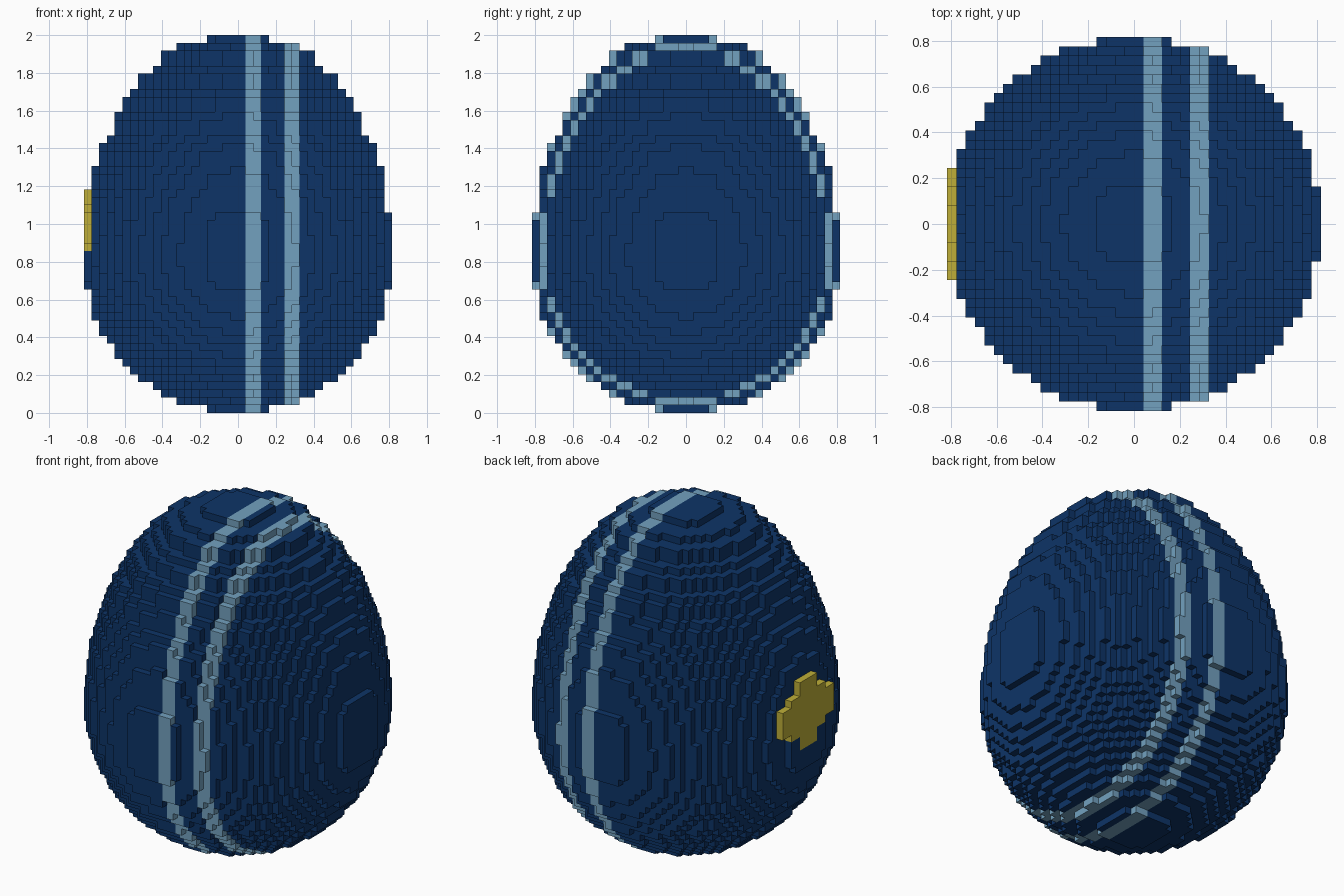
import bpy
import bmesh

cube = bpy.data.objects.get("Cube")
if cube:
    bpy.data.objects.remove(cube, do_unlink=True)

R = 20               # radius in blocks
TOP = 29             # stretched upper half, in blocks
V = 2 / (R + TOP)    # block size


def make_material(name, rgb):
    m = bpy.data.materials.new(name)
    m.use_nodes = True
    col = (*rgb, 1.0)
    m.diffuse_color = col
    bsdf = m.node_tree.nodes["Principled BSDF"]
    bsdf.inputs["Base Color"].default_value = col
    bsdf.inputs["Roughness"].default_value = 0.8
    return m


navy = make_material("navy blue", (0.004, 0.034, 0.135))
sky = make_material("pale blue", (0.17, 0.355, 0.52))
yellow = make_material("mustard yellow", (0.52, 0.43, 0.04))


# Egg blocks: a half ball below, the same half ball stretched upward above
def in_egg(i, j, k):
    layer = R - 1 - k if k < R else (k - R) * R // TOP
    return (i + .5) ** 2 + (j + .5) ** 2 + (layer + .5) ** 2 <= R * R


egg = {(i, j, k) for i in range(-R, R) for j in range(-R, R)
       for k in range(R + TOP) if in_egg(i, j, k)}

# Badge blocks on the right side: (half width, bottom row, top row)
badge = {(-R, j, k) for half, lo, hi in ((6, 22, 26), (4, 21, 27), (2, 19, 29))
         for j in range(-half, half) for k in range(lo, hi)}
egg -= badge
solid = egg | badge


def build_blocks(name, cells, materials, pick):
    """Make the outward block faces of cells that no other block covers."""
    bm = bmesh.new()
    verts = {}

    def vert(p):
        if p not in verts:
            verts[p] = bm.verts.new((p[0] * V, p[1] * V, p[2] * V))
        return verts[p]

    for cell in sorted(cells):
        for axis in range(3):
            for side in (0, 1):
                near = list(cell)
                near[axis] += 2 * side - 1
                if tuple(near) in solid:
                    continue
                u, w = (axis + 1) % 3, (axis + 2) % 3
                corners = []
                for du, dw in ((0, 0), (1, 0), (1, 1), (0, 1)):
                    p = list(cell)
                    p[axis] += side
                    p[u] += du
                    p[w] += dw
                    corners.append(vert(tuple(p)))
                if not side:
                    corners.reverse()
                face = bm.faces.new(corners)
                face.material_index = pick(cell)
    mesh = bpy.data.meshes.new(name)
    bm.to_mesh(mesh)
    bm.free()
    for m in materials:
        mesh.materials.append(m)
    obj = bpy.data.objects.new(name, mesh)
    bpy.context.collection.objects.link(obj)
    return obj


# Two pale bands, each two blocks wide, run all the way round the shell
build_blocks("egg_shell", egg, [navy, sky], lambda c: int(c[0] in (1, 2, 6, 7)))
build_blocks("side_badge", badge, [yellow], lambda c: 0)
